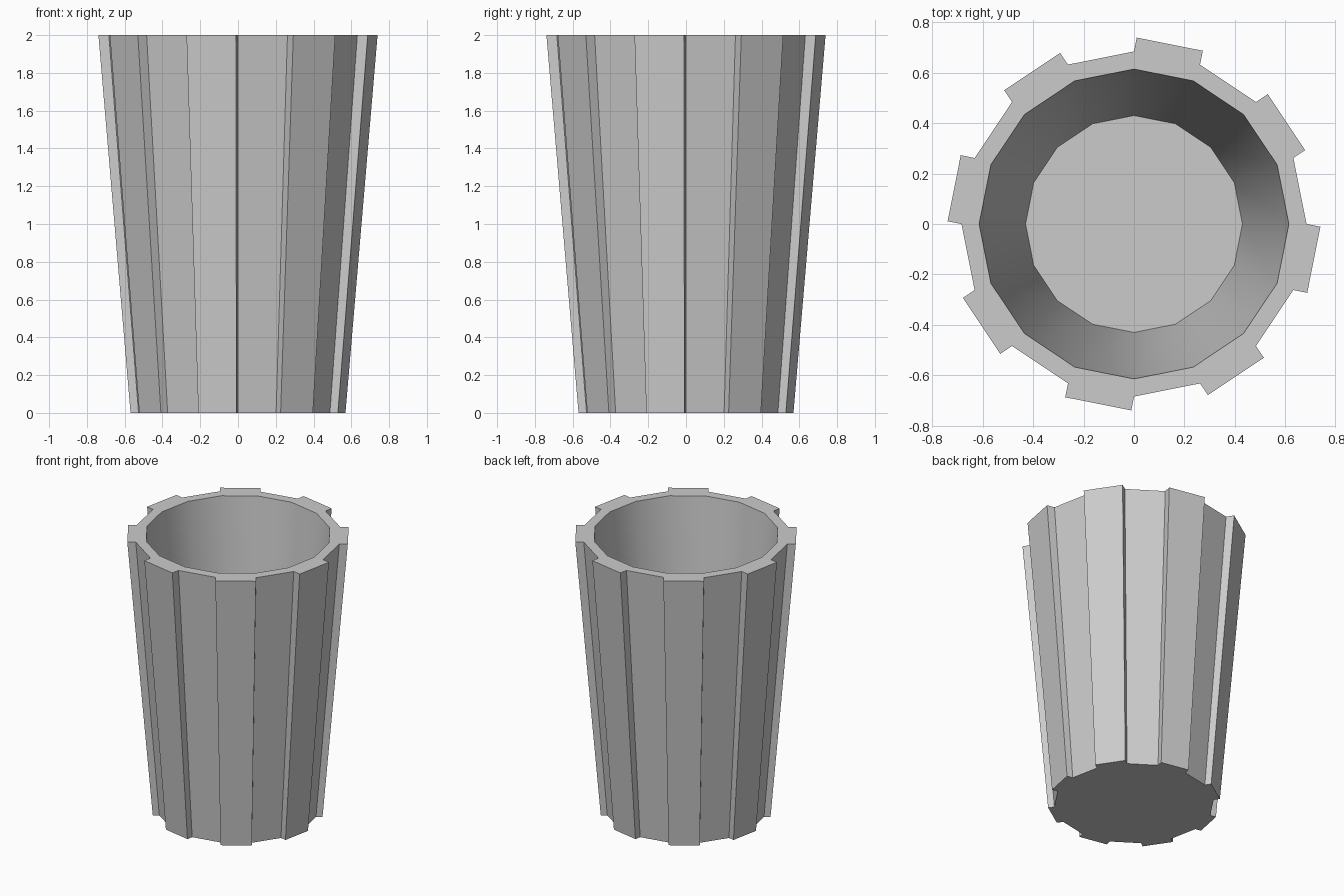
import bpy, bmesh
from math import cos, sin, pi

if "Cube" in bpy.data.objects:
    bpy.data.objects.remove(bpy.data.objects["Cube"])

N = 16            # sides of the tub
R = 0.684         # recessed outer radius at the rim
RIB = 0.056       # how far every second panel stands out
TAPER = 0.77      # base size relative to rim
H, FLOOR = 2.0, 0.08
IN_TOP, IN_BOT = 0.614, 0.43

bm = bmesh.new()


def ring(r, z):
    return [bm.verts.new((r * cos(2 * pi * i / N), r * sin(2 * pi * i / N), z))
            for i in range(N)]


def panels(scale, z):
    """Outer edge of each side: 2 points if recessed, 4 if raised."""
    base = ring(R * scale, z)
    out = []
    for i in range(N):
        a, b = base[i], base[(i + 1) % N]
        if i % 2:
            t = 2 * pi * (i + 0.5) / N
            dx, dy = RIB * scale * cos(t), RIB * scale * sin(t)
            raised = [bm.verts.new((v.co.x + dx, v.co.y + dy, z)) for v in (a, b)]
            out.append([a, *raised, b])
        else:
            out.append([a, b])
    return out


low, high = panels(TAPER, 0), panels(1, H)
inner_top, inner_low = ring(IN_TOP, H), ring(IN_BOT, FLOOR)

for i in range(N):
    j = (i + 1) % N
    # outer wall with raised ribs
    for k in range(len(low[i]) - 1):
        bm.faces.new((low[i][k], low[i][k + 1], high[i][k + 1], high[i][k]))
    # flat rim
    bm.faces.new(high[i] + [inner_top[j], inner_top[i]])
    # smooth inner wall
    bm.faces.new((inner_top[i], inner_top[j], inner_low[j], inner_low[i])).smooth = True

# inside floor and underside
bm.faces.new(inner_low)
bm.faces.new([v for side in low for v in side[:-1]][::-1])
bmesh.ops.recalc_face_normals(bm, faces=bm.faces)

mesh = bpy.data.meshes.new("ribbed_tub")
bm.to_mesh(mesh)
bm.free()
bpy.context.collection.objects.link(bpy.data.objects.new("ribbed_tub", mesh))
